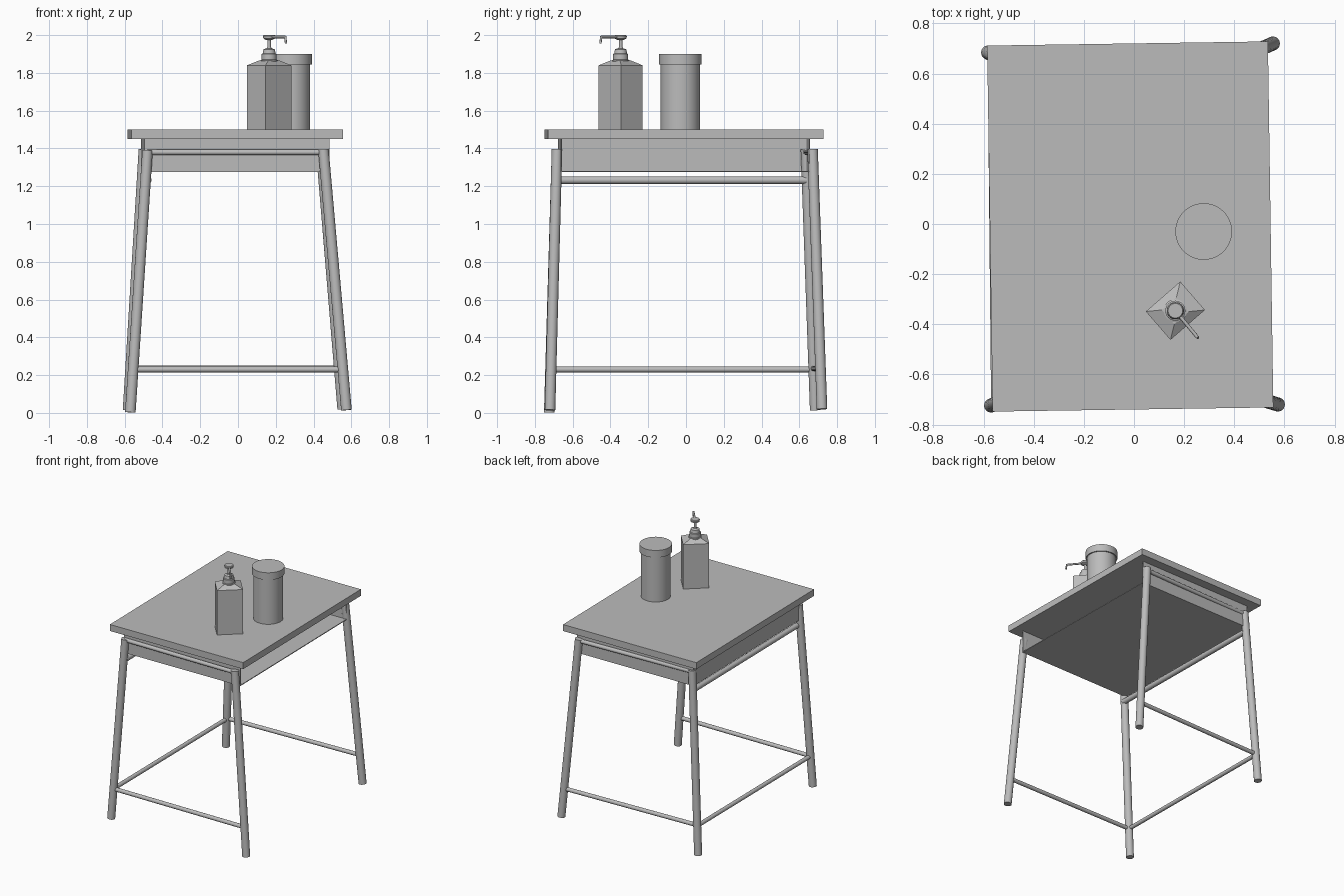
import bpy, bmesh, math
from mathutils import Vector, Matrix

if "Cube" in bpy.data.objects:
    bpy.data.objects.remove(bpy.data.objects["Cube"])

grey = bpy.data.materials.new("plain grey")
grey.use_nodes = True
grey.diffuse_color = (0.5, 0.5, 0.5, 1)
grey.node_tree.nodes["Principled BSDF"].inputs["Base Color"].default_value = (0.5, 0.5, 0.5, 1)

TURN = math.radians(0.85)   # the desk stands slightly turned


def finish(name, bm, matrix=Matrix(), smooth=False):
    bmesh.ops.recalc_face_normals(bm, faces=bm.faces)
    mesh = bpy.data.meshes.new(name)
    bm.to_mesh(mesh)
    bm.free()
    mesh.materials.append(grey)
    ob = bpy.data.objects.new(name, mesh)
    ob.matrix_world = matrix
    bpy.context.collection.objects.link(ob)
    if smooth:
        bpy.ops.object.select_all(action='DESELECT')
        ob.select_set(True)
        bpy.context.view_layer.objects.active = ob
        bpy.ops.object.shade_smooth_by_angle(angle=math.radians(35))
    return ob


def box(name, low, high, pivot=(-0.015, -0.01, 0)):
    """Box given by two corners around the pivot, turned with the desk."""
    low, high = Vector(low), Vector(high)
    bm = bmesh.new()
    bmesh.ops.create_cube(bm, size=1)
    bmesh.ops.scale(bm, vec=high - low, verts=bm.verts)
    bmesh.ops.translate(bm, vec=(low + high) / 2, verts=bm.verts)
    return finish(name, bm, Matrix.Translation(pivot) @ Matrix.Rotation(TURN, 4, 'Z'))


def tube(name, a, b, radius, sides=24):
    a, b = Vector(a), Vector(b)
    bm = bmesh.new()
    bmesh.ops.create_cone(bm, cap_ends=True, segments=sides, radius1=radius,
                          radius2=radius, depth=(b - a).length)
    turn = (b - a).to_track_quat('Z', 'Y').to_matrix().to_4x4()
    return finish(name, bm, Matrix.Translation((a + b) / 2) @ turn, True)


def lathe(name, profile, place, sides=48):
    """Turn a (radius, height) profile about the vertical axis."""
    bm = bmesh.new()
    rings = []
    for r, z in profile:
        rings.append([bm.verts.new((r * math.cos(math.tau * i / sides),
                                    r * math.sin(math.tau * i / sides), z))
                      for i in range(sides)])
    for lower, upper in zip(rings, rings[1:]):
        for i in range(sides):
            j = (i + 1) % sides
            bm.faces.new((lower[i], lower[j], upper[j], upper[i]))
    bm.faces.new(rings[0])
    bm.faces.new(rings[-1])
    return finish(name, bm, Matrix.Translation(place), True)


# Desk top and the book tray below it, open towards +x
box("desk_top", (-0.56, -0.73, 1.45), (0.56, 0.73, 1.5))
X, Y, T, FLOOR = 0.49, 0.66, 0.006, 1.275
box("tray_floor", (-X, -Y, FLOOR), (X, Y, FLOOR + T))
box("tray_front_wall", (-X, -Y, FLOOR), (X, -Y + T, 1.45))
box("tray_back_wall", (-X, Y - T, FLOOR), (X, Y, 1.45))
box("tray_side_wall", (-X, -Y, FLOOR), (-X + T, Y, 1.45))

# Splayed legs: top and foot of each
legs = {
    "front_left": ((0.452, -0.683, 1.395), (0.574, -0.72, 0.015)),
    "front_right": ((-0.479, -0.683, 1.39), (-0.57, -0.724, 0.003)),
    "back_left": ((0.44, 0.67, 1.395), (0.554, 0.72, 0.02)),
    "back_right": ((-0.498, 0.635, 1.395), (-0.582, 0.684, 0.015)),
}
for name, (top, foot) in legs.items():
    tube(name + "_leg", foot, top, 0.028)


def on_leg(name, z):
    top, foot = map(Vector, legs[name])
    return foot.lerp(top, (z - foot.z) / (top.z - foot.z))


# Rails between the legs
for name, a, b, z, radius in (
        ("front_top_rail", "front_left", "front_right", 1.38, 0.015),
        ("back_top_rail", "back_left", "back_right", 1.38, 0.015),
        ("front_stretcher", "front_left", "front_right", 0.23, 0.015),
        ("back_stretcher", "back_left", "back_right", 0.235, 0.015),
        ("side_stretcher", "front_right", "back_right", 0.23, 0.015),
        ("side_upper_rail", "front_right", "back_right", 1.232, 0.02)):
    shift = Vector((0.012 if name == "side_upper_rail" else 0, 0, 0))
    tube(name, on_leg(a, z) + shift, on_leg(b, z) + shift, radius)

# Canister with an overhanging lid
can = (0.278, -0.03, 0)
lathe("canister_body", [(0.104, 1.5), (0.104, 1.85)], can)
lathe("canister_lid", [(0.113, 1.845), (0.113, 1.9)], can)

# Pump bottle: rectangular body with sloping shoulders
PX, PY = 0.165, -0.346
bm = bmesh.new()
bmesh.ops.create_cube(bm, size=1)
bmesh.ops.scale(bm, vec=(0.182, 0.15, 0.34), verts=bm.verts)
bmesh.ops.translate(bm, vec=(0, 0, 1.67), verts=bm.verts)
lid = max(bm.faces, key=lambda f: f.calc_center_median().z)
lid = bmesh.ops.extrude_face_region(bm, geom=[lid])["geom"]
for v in (g for g in lid if isinstance(g, bmesh.types.BMVert)):
    v.co = (v.co.x * 0.42, v.co.y * 0.5, 1.866)
bmesh.ops.delete(bm, geom=[f for f in bm.faces if abs(f.normal.z) > 0.99
                           and abs(f.calc_center_median().z - 1.84) < 0.001],
                 context='FACES_ONLY')
finish("bottle_body", bm, Matrix.Translation((PX, PY, 0))
       @ Matrix.Rotation(math.radians(41), 4, 'Z'))

# Pump collar, stem and head
lathe("pump_collar", [(0.046, 1.855), (0.046, 1.868), (0.04, 1.87), (0.04, 1.9),
                      (0.034, 1.903), (0.03, 1.925), (0.014, 1.93), (0.011, 1.935)],
      (PX, PY, 0), 32)
lathe("pump_stem", [(0.009, 1.92), (0.009, 1.985)], (PX, PY, 0), 16)
lathe("pump_head", [(0.014, 1.973), (0.031, 1.982), (0.033, 1.995), (0.029, 2.0)],
      (PX, PY, 0), 32)

# Spout with a drooping tip
way = Vector((0.64, -0.77, 0))
base = Vector((PX, PY, 1.99))
bend = base + way * 0.133
tube("pump_spout", base, bend, 0.007, 12)
tube("pump_spout_tip", bend + Vector((0, 0, 0.005)),
     bend + way * 0.006 - Vector((0, 0, 0.034)), 0.006, 12)
